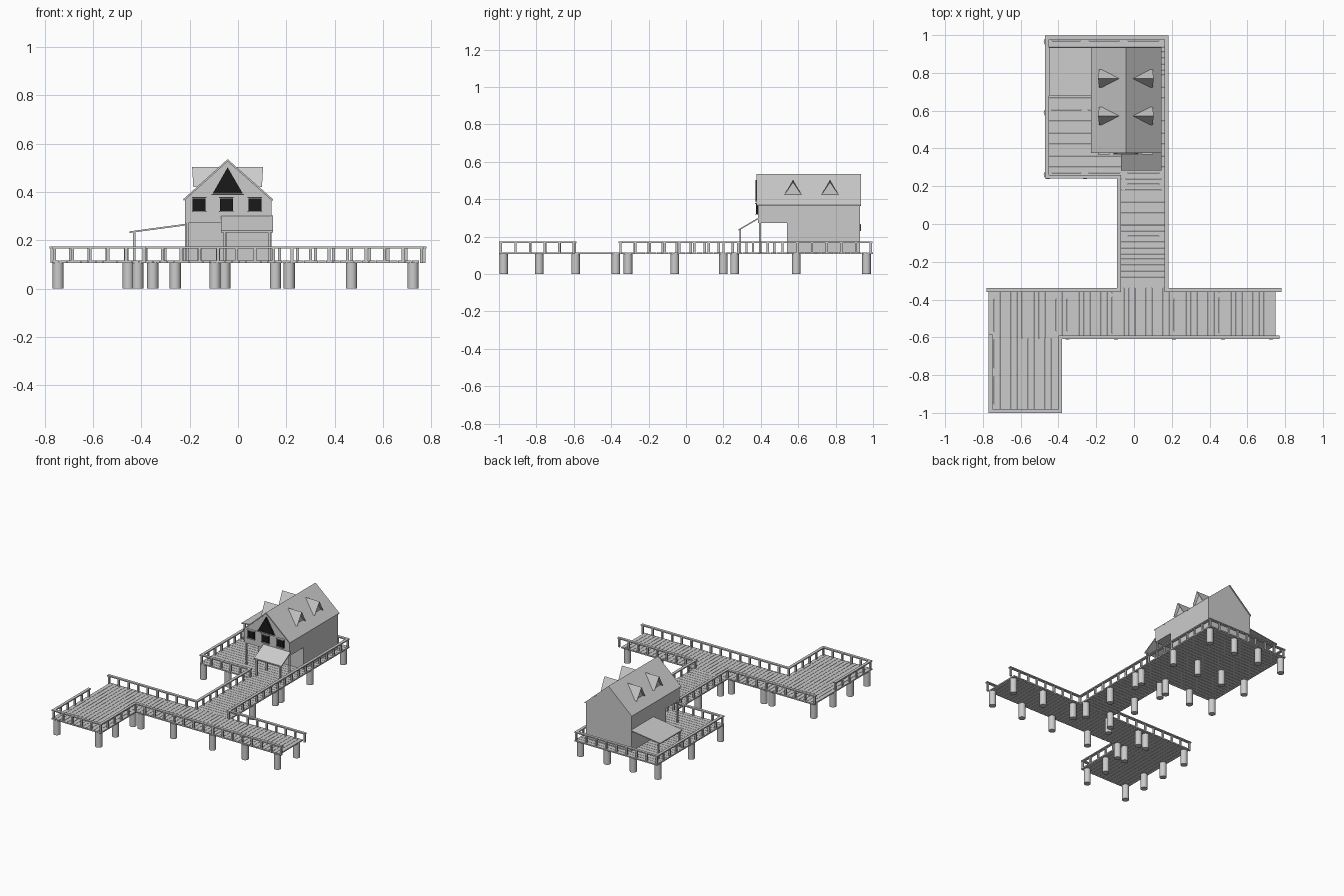
import bpy, bmesh, math
from mathutils import Vector, Matrix

if "Cube" in bpy.data.objects:
    bpy.data.objects.remove(bpy.data.objects["Cube"])


def finish(bm, name, color=None):
    bmesh.ops.recalc_face_normals(bm, faces=bm.faces)
    me = bpy.data.meshes.new(name)
    bm.to_mesh(me)
    bm.free()
    ob = bpy.data.objects.new(name, me)
    bpy.context.collection.objects.link(ob)
    if color:
        mat = bpy.data.materials.new(name)
        mat.diffuse_color = color
        mat.use_nodes = True
        mat.node_tree.nodes["Principled BSDF"].inputs["Base Color"].default_value = mat.diffuse_color
        me.materials.append(mat)
    return ob


def box(bm, x0, x1, y0, y1, z0, z1):
    m = Matrix.Translation(((x0 + x1) / 2, (y0 + y1) / 2, (z0 + z1) / 2))
    bmesh.ops.create_cube(bm, size=1, matrix=m @ Matrix.Diagonal((x1 - x0, y1 - y0, z1 - z0, 1)))


def extrude(bm, pts, vec):
    f = bm.faces.new([bm.verts.new(p) for p in pts])
    r = bmesh.ops.extrude_face_region(bm, geom=[f], use_keep_orig=True)
    bmesh.ops.translate(bm, vec=vec, verts=[v for v in r['geom'] if isinstance(v, bmesh.types.BMVert)])


# Plank decks
def deck(name, x0, x1, y0, y1, along_y):
    bm = bmesh.new()
    a, b = (x0, x1) if along_y else (y0, y1)
    n = round((b - a) / 0.03)
    w = (b - a) / n
    for i in range(n):
        s, e = a + i * w + 0.001, a + (i + 1) * w - 0.001
        if along_y:
            box(bm, s, e, y0, y1, 0.107, 0.116)
        else:
            box(bm, x0, x1, s, e, 0.107, 0.116)
    finish(bm, name)


deck("house_deck", -0.47, 0.18, 0.24, 1.0, False)
deck("walkway_deck", -0.09, 0.18, -0.34, 0.24, False)
deck("cross_deck", -0.77, 0.75, -0.605, -0.34, True)
deck("corner_deck", -0.77, -0.38, -1.0, -0.605, True)

# Round piles under each deck
bm = bmesh.new()
grids = [((-0.455, -0.26, -0.055, 0.155), (0.26, 0.59, 0.965)),
         ((-0.055, 0.155), (-0.31, -0.06, 0.2)),
         ((-0.353, -0.095, 0.212, 0.47, 0.725), (-0.59, -0.375)),
         ((-0.745, -0.415), (-0.975, -0.785, -0.59, -0.375))]
for xs, ys in grids:
    for x in xs:
        for y in ys:
            bmesh.ops.create_cone(bm, cap_ends=True, segments=20, radius1=0.023, radius2=0.023,
                                  depth=0.109, matrix=Matrix.Translation((x, y, 0.0545)))
for f in bm.faces:
    f.smooth = len(f.verts) == 4
for e in bm.edges:
    e.smooth = all(f.smooth for f in e.link_faces)
finish(bm, "piles")

# Railings: flat top rail with square balusters, along open paths
paths = [[(-0.085, -0.35), (-0.77, -0.35)],
         [(-0.76, -0.595), (-0.76, -0.99), (-0.39, -0.99), (-0.39, -0.6), (0.76, -0.6)],
         [(0.77, -0.35), (0.172, -0.35), (0.172, 0.988), (-0.46, 0.988), (-0.46, 0.25),
          (-0.08, 0.25), (-0.08, -0.35)]]
bm = bmesh.new()
for path in paths:
    for p, q in zip(path, path[1:]):
        (ax, bx), (ay, by) = sorted((p[0], q[0])), sorted((p[1], q[1]))
        hx, hy = (0.01, 0) if ax == bx else (0, 0.01)
        e = 0.01
        box(bm, ax - (hx or e), bx + (hx or e), ay - (hy or e), by + (hy or e), 0.166, 0.174)
        n = max(1, round(max(bx - ax, by - ay) / 0.077))
        for i in range(n + 1):
            x, y = ax + (bx - ax) * i / n, ay + (by - ay) * i / n
            box(bm, x - 0.006, x + 0.006, y - 0.006, y + 0.006, 0.107, 0.166)
finish(bm, "railings")

# House: ground floor set back below the gabled upper floor
L, R, C = -0.22, 0.138, -0.043
bm = bmesh.new()
box(bm, L, R, 0.54, 0.93, 0.114, 0.272)
finish(bm, "ground_floor")
bm = bmesh.new()
extrude(bm, [(L, 0.385, 0.272), (R, 0.385, 0.272), (R, 0.385, 0.368), (C, 0.385, 0.528), (L, 0.385, 0.368)],
        (0, 0.545, 0))
finish(bm, "upper_floor")
bm = bmesh.new()
extrude(bm, [(L - 0.007, 0.377, 0.37), (C, 0.377, 0.536), (R + 0.007, 0.377, 0.37),
             (R + 0.004, 0.377, 0.363), (C, 0.377, 0.526), (L - 0.004, 0.377, 0.363)], (0, 0.558, 0))
finish(bm, "gable_roof")

# Four pointed dormers
bm = bmesh.new()
for s in (-1, 1):
    for y in (0.572, 0.77):
        P = [(C + s * d, y + o, z) for d, o, z in
             ((0.147, 0, 0.504), (0.034, 0, 0.504), (0.142, -0.048, 0.42), (0.142, 0.048, 0.42),
              (0.125, -0.048, 0.42), (0.125, 0.048, 0.42), (0.125, 0, 0.49))]
        v = [bm.verts.new(p) for p in P]
        for f in ((0, 2, 4, 1), (0, 1, 5, 3), (4, 5, 6), (0, 6, 4, 2), (0, 3, 5, 6)):
            bm.faces.new([v[i] for i in f])
finish(bm, "dormers")

# Front windows with sills
black = (0.01, 0.01, 0.01, 1)
bm = bmesh.new()
for x in (-0.161, -0.048, 0.07):
    box(bm, x - 0.027, x + 0.027, 0.374, 0.386, 0.322, 0.374)
extrude(bm, [(-0.105, 0.372, 0.393), (0.02, 0.372, 0.393), (C, 0.372, 0.502)], (0, 0.014, 0))
finish(bm, "windows", black)
bm = bmesh.new()
for x in (-0.161, -0.048, 0.07):
    box(bm, x - 0.03, x + 0.03, 0.368, 0.386, 0.375, 0.379)
    box(bm, x - 0.03, x + 0.03, 0.368, 0.386, 0.317, 0.321)
box(bm, -0.11, 0.025, 0.368, 0.386, 0.387, 0.392)
finish(bm, "window_sills")

# Sloped awnings
bm = bmesh.new()
extrude(bm, [(-0.07, 0.388, 0.302), (-0.07, 0.282, 0.24), (-0.07, 0.282, 0.232), (-0.07, 0.388, 0.294)],
        (0.215, 0, 0))
finish(bm, "porch_awning")
bm = bmesh.new()
extrude(bm, [(-0.22, 0.68, 0.268), (-0.45, 0.68, 0.237), (-0.45, 0.68, 0.23), (-0.22, 0.68, 0.261)],
        (0, 0.255, 0))
finish(bm, "side_awning")

# Posts holding awnings and overhang
bm = bmesh.new()
for x, y, z in ((-0.055, 0.29, 0.238), (0.13, 0.29, 0.238), (-0.05, 0.395, 0.275), (0.13, 0.395, 0.275),
                (-0.21, 0.395, 0.275), (-0.43, 0.69, 0.235), (-0.43, 0.925, 0.235)):
    box(bm, x - 0.005, x + 0.005, y - 0.005, y + 0.005, 0.114, z)
finish(bm, "support_posts")
